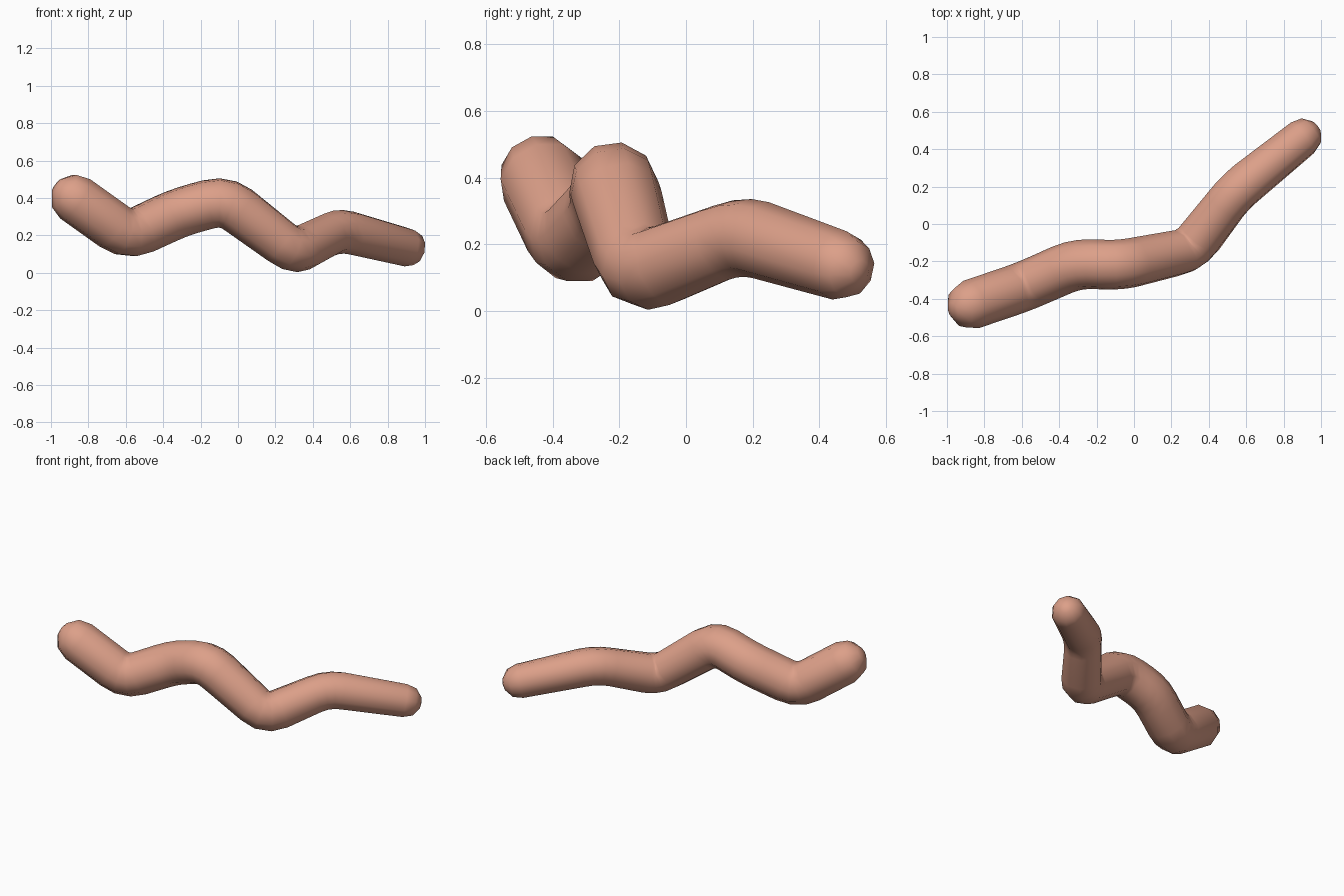
import bpy, bmesh, math
from mathutils import Vector

cube = bpy.data.objects.get("Cube")
if cube:
    bpy.data.objects.remove(cube, do_unlink=True)

SIDES = 10
BEND = 0.09

# Centre line joints (x, y, z) and the body radius at each
joints = [
    ((-0.87, -0.43, 0.395), 0.133),
    ((-0.59, -0.335, 0.195), 0.133),
    ((-0.31, -0.212, 0.325), 0.134),
    ((-0.07, -0.22, 0.39), 0.134),
    ((0.30, -0.14, 0.11), 0.124),
    ((0.54, 0.17, 0.23), 0.117),
    ((0.90, 0.46, 0.137), 0.105),
]
points = [Vector(p) for p, r in joints]
radii = [r for p, r in joints]

# Rounded path: each inner joint becomes a short curve
path = []
for i in range(1, len(points) - 1):
    p = points[i]
    a = p + (points[i - 1] - p).normalized() * BEND
    b = p + (points[i + 1] - p).normalized() * BEND
    for t in (0, 1 / 3, 2 / 3, 1):
        tangent = ((p - a) * (1 - t) + (b - p) * t).normalized()
        centre = a * (1 - t) ** 2 + p * 2 * t * (1 - t) + b * t * t
        path.append((centre, tangent, radii[i]))

# Rounded ends
start_dir = (points[1] - points[0]).normalized()
end_dir = (points[-1] - points[-2]).normalized()
angles = [math.radians(a) for a in (70, 35, 0)]
head = [(points[0] - start_dir * radii[0] * math.sin(a), start_dir,
         radii[0] * math.cos(a)) for a in angles]
tail = [(points[-1] + end_dir * radii[-1] * math.sin(a), end_dir,
         radii[-1] * math.cos(a)) for a in reversed(angles)]
path = head + path + tail

# Sweep the rings along the path without twist
bm = bmesh.new()
side = start_dir.cross(Vector((0, 0, 1))).normalized()
rings = []
for centre, tangent, radius in path:
    side = (side - tangent * side.dot(tangent)).normalized()
    up = tangent.cross(side)
    rings.append([bm.verts.new(centre + radius * (side * math.cos(k * math.tau / SIDES)
                                                  + up * math.sin(k * math.tau / SIDES)))
                  for k in range(SIDES)])
for low, high in zip(rings, rings[1:]):
    for k in range(SIDES):
        n = (k + 1) % SIDES
        bm.faces.new((low[k], low[n], high[n], high[k]))
tips = [(rings[0], points[0] - start_dir * radii[0]),
        (rings[-1], points[-1] + end_dir * radii[-1])]
for ring, position in tips:
    tip = bm.verts.new(position)
    for k in range(SIDES):
        bm.faces.new((ring[k], ring[(k + 1) % SIDES], tip))
bmesh.ops.recalc_face_normals(bm, faces=bm.faces)
for face in bm.faces:
    face.smooth = True

mesh = bpy.data.meshes.new("worm_body")
bm.to_mesh(mesh)
bm.free()
body = bpy.data.objects.new("worm_body", mesh)
bpy.context.collection.objects.link(body)

# Skin colour
skin = bpy.data.materials.new("salmon_pink")
skin.use_nodes = True
colour = (0.72, 0.35, 0.25, 1)
skin.diffuse_color = colour
skin.node_tree.nodes["Principled BSDF"].inputs["Base Color"].default_value = colour
mesh.materials.append(skin)
